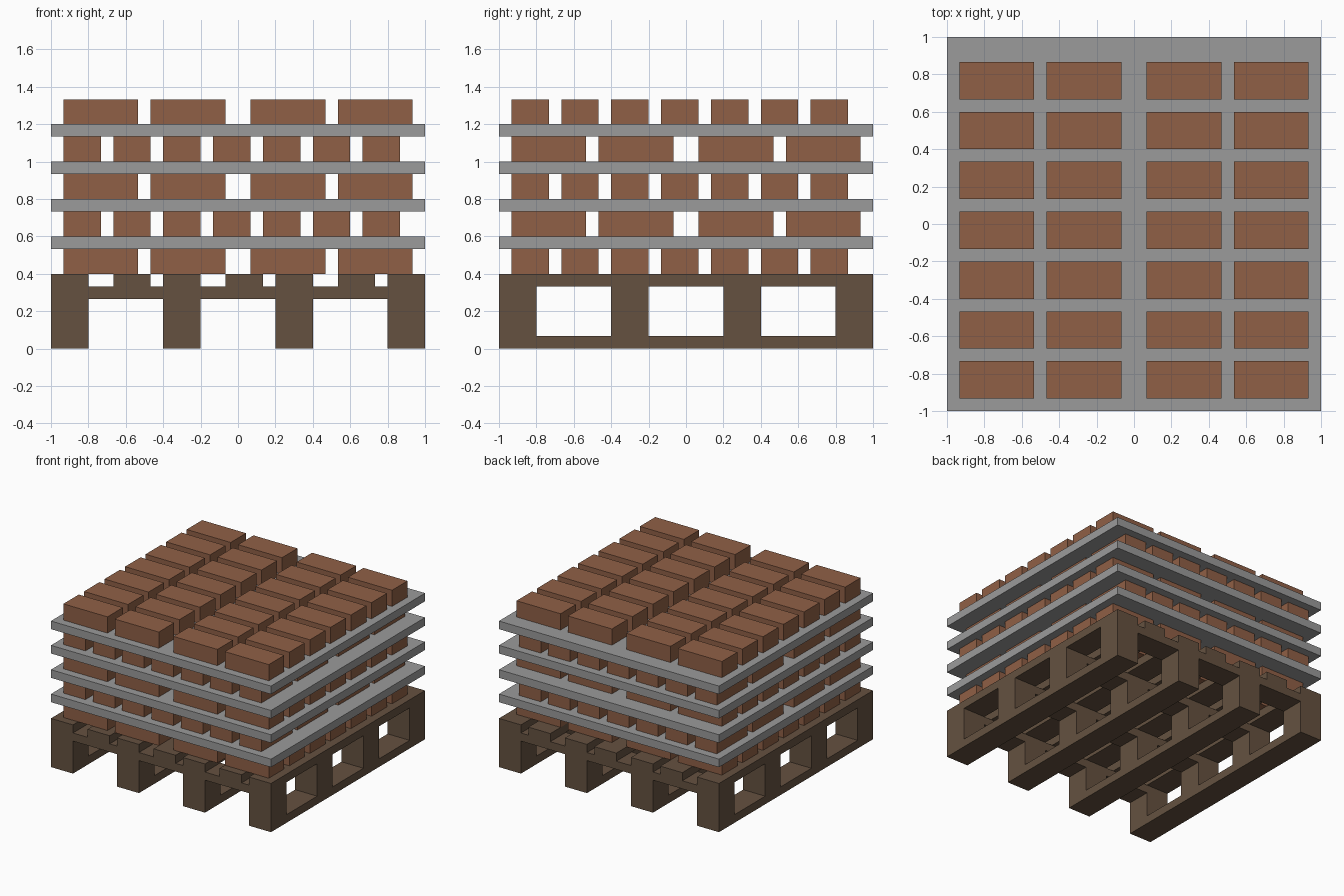
import bpy, bmesh
from mathutils import Matrix, Vector

cube = bpy.data.objects.get("Cube")
if cube:
    bpy.data.objects.remove(cube, do_unlink=True)

U = 1 / 15  # module: every size is a multiple of this


def make_material(name, rgb):
    mat = bpy.data.materials.new(name)
    mat.use_nodes = True
    mat.diffuse_color = (*rgb, 1)
    bsdf = next(n for n in mat.node_tree.nodes if n.type == 'BSDF_PRINCIPLED')
    bsdf.inputs["Base Color"].default_value = (*rgb, 1)
    bsdf.inputs["Roughness"].default_value = 0.9
    return mat


wood = make_material("brown wood", (0.130, 0.083, 0.051))
clay = make_material("brick clay", (0.279, 0.117, 0.061))
grey = make_material("grey sheet", (0.328, 0.328, 0.328))


def make_boxes(name, mat, xs, ys, z):
    """One object with a box for each pair of x span and y span, in modules."""
    bm = bmesh.new()
    for x in xs:
        for y in ys:
            lo, hi = (Vector(c) * U for c in zip(x, y, z))
            size = hi - lo
            bmesh.ops.create_cube(
                bm, size=1,
                matrix=Matrix.Translation((lo + hi) / 2) @ Matrix.Diagonal((*size, 1)))
    mesh = bpy.data.meshes.new(name)
    bm.to_mesh(mesh)
    bm.free()
    mesh.materials.append(mat)
    obj = bpy.data.objects.new(name, mesh)
    bpy.context.collection.objects.link(obj)
    return obj


def spans(starts, width):
    return [(s, s + width) for s in starts]


full = [(-15, 15)]
posts = spans((-15, -6, 3, 12), 3)

# Pallet: runners, blocks, cross bars and top boards
make_boxes("pallet_runners", wood, posts, full, (0, 1))
make_boxes("pallet_blocks", wood, posts, posts, (1, 4))
make_boxes("pallet_cross_bars", wood, full, posts, (4, 5))
make_boxes("pallet_top_boards", wood,
           spans((-15, -10, -6, -1, 3, 8, 12), 3), full, (5, 6))

# Brick layers, turned a quarter each time, with sheets between them
long_side = spans((-14, -7, 1, 8), 6)
short_side = spans(range(-14, 11, 4), 3)
for i in range(5):
    z = 6 + 3 * i
    xs, ys = (long_side, short_side) if i % 2 == 0 else (short_side, long_side)
    make_boxes(f"brick_layer_{i + 1}", clay, xs, ys, (z, z + 2))
    if i < 4:
        make_boxes(f"divider_sheet_{i + 1}", grey, full, full, (z + 2, z + 3))
